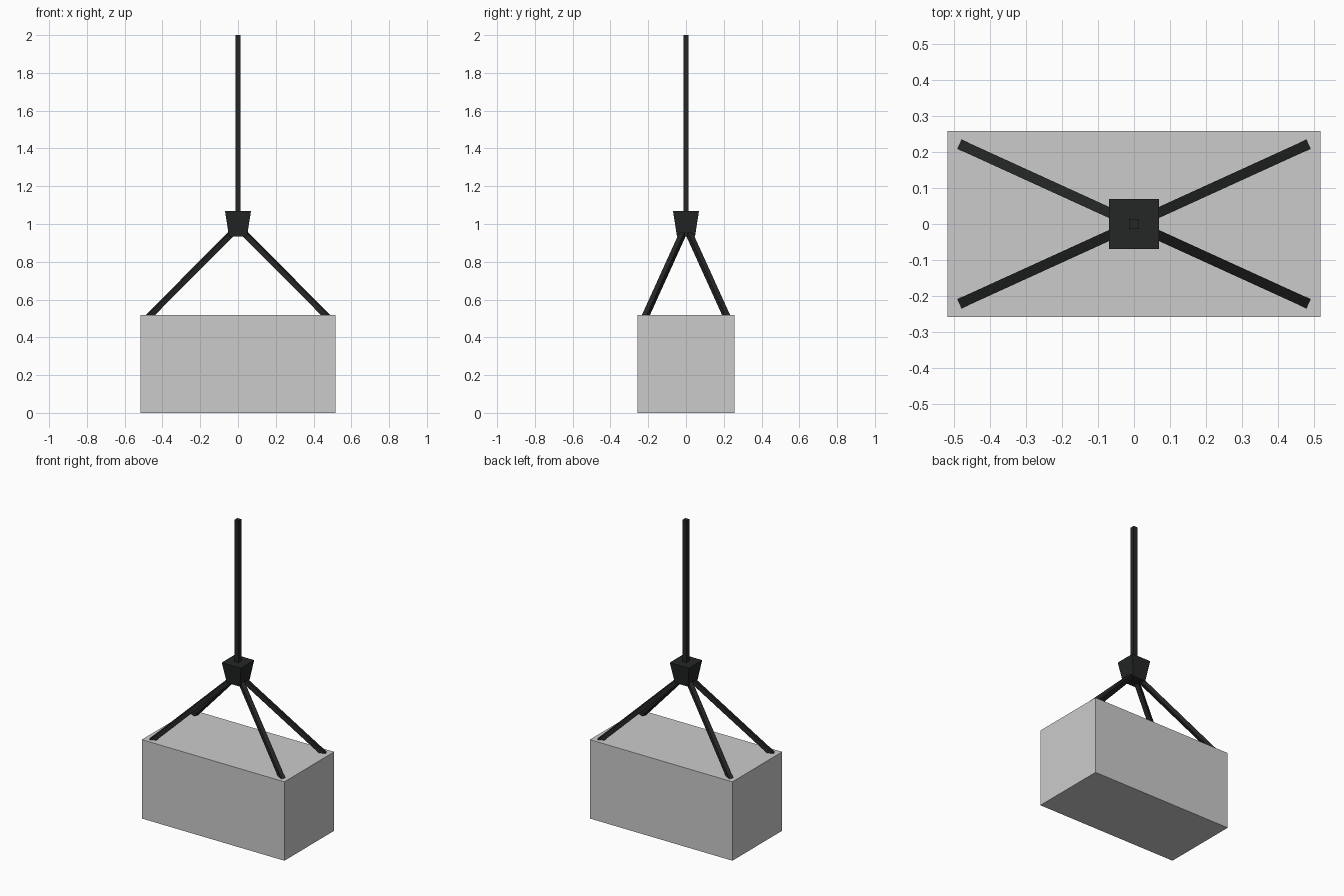
import bpy, bmesh
from mathutils import Vector

if "Cube" in bpy.data.objects:
    bpy.data.objects.remove(bpy.data.objects["Cube"])

black = bpy.data.materials.new("black")
black.diffuse_color = (0.018, 0.02, 0.019, 1)
black.use_nodes = True
black.node_tree.nodes["Principled BSDF"].inputs["Base Color"].default_value = black.diffuse_color


def prism(name, start, end, size_start, size_end, mat=None):
    """Square-section (or rectangular) bar from start to end, optionally tapered."""
    start, end = Vector(start), Vector(end)
    axis = (end - start).normalized()
    side = Vector((-axis.y, axis.x, 0))
    side = side.normalized() if side.length > 1e-4 else Vector((1, 0, 0))
    up = axis.cross(side)
    bm = bmesh.new()
    rings = []
    for p, (w, d) in ((start, size_start), (end, size_end)):
        rings.append([bm.verts.new(p + side * a * w / 2 + up * b * d / 2)
                      for a, b in ((-1, -1), (1, -1), (1, 1), (-1, 1))])
    lo, hi = rings
    bm.faces.new(lo[::-1])
    bm.faces.new(hi)
    for i in range(4):
        j = (i + 1) % 4
        bm.faces.new((lo[i], lo[j], hi[j], hi[i]))
    bmesh.ops.recalc_face_normals(bm, faces=bm.faces)
    mesh = bpy.data.meshes.new(name)
    bm.to_mesh(mesh)
    bm.free()
    ob = bpy.data.objects.new(name, mesh)
    bpy.context.collection.objects.link(ob)
    if mat:
        mesh.materials.append(mat)
    return ob


# Suspended load
prism("crate", (0, 0, 0), (0, 0, 0.517), (1.034, 0.515), (1.034, 0.515))

# Tapered block joining the slings to the cable
prism("hook_block", (0, 0, 0.935), (0, 0, 1.07), (0.096, 0.096), (0.138, 0.138), black)

# Vertical hoist cable
prism("hoist_cable", (0, 0, 1.05), (0, 0, 2.0), (0.028, 0.028), (0.028, 0.028), black)

# Four slings running to the crate corners
for sx, x_name in ((-1, "left"), (1, "right")):
    for sy, y_name in ((-1, "front"), (1, "back")):
        prism(f"sling_{y_name}_{x_name}", (sx * 0.01, sy * 0.005, 0.975),
              (sx * 0.479, sy * 0.219, 0.503), (0.028, 0.028), (0.028, 0.028), black)
